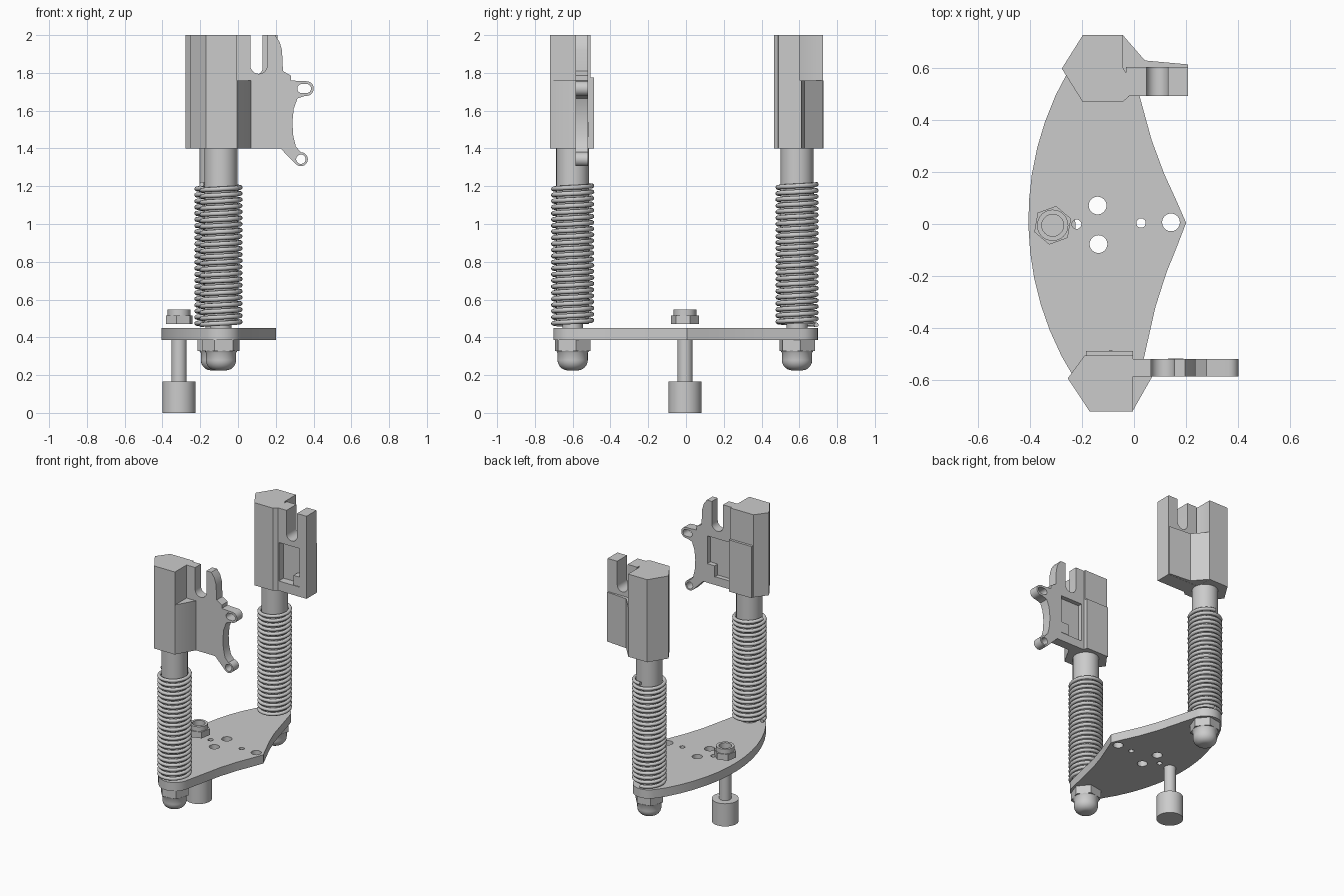
import bpy, bmesh
from math import sin, cos, pi, radians, sqrt
from mathutils import Matrix

if "Cube" in bpy.data.objects:
    bpy.data.objects.remove(bpy.data.objects["Cube"])


def arc(cx, cy, r, a0, a1, n=12):
    return [(cx + r * cos(radians(a0 + (a1 - a0) * i / n)),
             cy + r * sin(radians(a0 + (a1 - a0) * i / n))) for i in range(n + 1)]


def circle(cx, cy, r, n=32, start=0):
    return arc(cx, cy, r, start, start + 360, n)[:-1]


def rect(x0, y0, x1, y1):
    return [(x0, y0), (x1, y0), (x1, y1), (x0, y1)]


def smooth(ob, angle=35):
    bpy.ops.object.select_all(action='DESELECT')
    ob.select_set(True)
    bpy.context.view_layer.objects.active = ob
    bpy.ops.object.shade_smooth_by_angle(angle=radians(angle))
    return ob


def from_curve(name, cu):
    """Turn a curve into a clean mesh object."""
    tmp = bpy.data.objects.new(name + "_curve", cu)
    bpy.context.collection.objects.link(tmp)
    bpy.context.view_layer.update()
    me = bpy.data.meshes.new_from_object(tmp.evaluated_get(bpy.context.evaluated_depsgraph_get()))
    bpy.data.objects.remove(tmp)
    bm = bmesh.new()
    bm.from_mesh(me)
    bmesh.ops.remove_doubles(bm, verts=bm.verts, dist=1e-5)
    bmesh.ops.recalc_face_normals(bm, faces=bm.faces)
    bm.to_mesh(me)
    bm.free()
    ob = bpy.data.objects.new(name, me)
    bpy.context.collection.objects.link(ob)
    return ob


def prism(name, loops, lo, hi, upright=False):
    """Extrude outline + hole loops: XY outline along z, or XZ outline along y."""
    cu = bpy.data.curves.new(name, 'CURVE')
    cu.dimensions, cu.fill_mode, cu.extrude = '2D', 'BOTH', (hi - lo) / 2
    for loop in loops:
        sp = cu.splines.new('POLY')
        sp.points.add(len(loop) - 1)
        for p, (x, y) in zip(sp.points, loop):
            p.co = (x, y, 0, 1)
        sp.use_cyclic_u = True
    ob = from_curve(name, cu)
    mid = (lo + hi) / 2
    if upright:
        ob.data.transform(Matrix.Translation((0, mid, 0)) @ Matrix.Rotation(pi / 2, 4, 'X'))
    else:
        ob.data.transform(Matrix.Translation((0, 0, mid)))
    return smooth(ob)


def lathe(name, cx, cy, profile, n=32):
    """Revolve an (r, z) profile about a vertical axis, with flat ends."""
    bm = bmesh.new()
    rings = [[bm.verts.new((cx + r * cos(2 * pi * i / n), cy + r * sin(2 * pi * i / n), z))
              for i in range(n)] for r, z in profile]
    for a, b in zip(rings, rings[1:]):
        for i in range(n):
            j = (i + 1) % n
            bm.faces.new((a[i], a[j], b[j], b[i]))
    bm.faces.new(rings[0][::-1])
    bm.faces.new(rings[-1])
    bmesh.ops.recalc_face_normals(bm, faces=bm.faces)
    me = bpy.data.meshes.new(name)
    bm.to_mesh(me)
    bm.free()
    ob = bpy.data.objects.new(name, me)
    bpy.context.collection.objects.link(ob)
    return smooth(ob)


def spring(name, cx, cy, r, wire, z0, z1, turns, start):
    cu = bpy.data.curves.new(name, 'CURVE')
    cu.dimensions, cu.bevel_depth, cu.bevel_resolution = '3D', wire, 2
    cu.use_fill_caps = True
    n = turns * 32
    sp = cu.splines.new('POLY')
    sp.points.add(n)
    for i, p in enumerate(sp.points):
        a = start + 2 * pi * turns * i / n
        p.co = (cx + r * cos(a), cy + r * sin(a), z0 + (z1 - z0) * i / n, 1)
    return smooth(from_curve(name, cu), 50)


# Base plate: curved back edge, rounded ends, pointed front, five holes
half = [(0.165, 0.085), (0.12, 0.19), (0.075, 0.32), (0.04, 0.46)]
half += arc(-0.1035, 0.594, 0.107, 10, 140)
half += [(0.735 - sqrt(1.14 ** 2 - y * y), y) for y in (0.6, 0.5, 0.4, 0.3, 0.2, 0.1)]
outline = [(0.2, 0)] + half + [(-0.405, 0)] + [(x, -y) for x, y in reversed(half)]
holes = [circle(x, y, r) for x, y, r in ((-0.138, 0.074, 0.034), (-0.138, -0.074, 0.034),
         (0.027, 0.003, 0.018), (0.142, 0.003, 0.034), (-0.22, 0.004, 0.018))]
plate = prism("base_plate", [outline] + holes, 0.387, 0.45)
plate.data.transform(Matrix.Rotation(radians(1.3), 4, 'Z'))

# Levelling foot with stem, and its flanged hex nut
lathe("levelling_foot", -0.312, -0.005,
      [(0.088, 0), (0.088, 0.165), (0.04, 0.165), (0.04, 0.39)])
bore = circle(-0.312, -0.005, 0.042)
prism("foot_nut", [circle(-0.312, -0.005, 0.075, 6, 20), bore], 0.47, 0.515)
prism("foot_nut_collar", [circle(-0.312, -0.005, 0.06), bore], 0.515, 0.548)

# Two posts, each with spring and acorn nut
for side, cx, cy, a in (("front", -0.09, -0.6, pi), ("back", -0.117, 0.588, pi / 2)):
    lathe(side + "_post", cx, cy, [(0.055, 0.38), (0.055, 0.47), (0.087, 0.47), (0.087, 1.41)])
    spring(side + "_spring", cx, cy, 0.102, 0.0125, 0.466, 1.21, 23, a)
    prism(side + "_hex_nut", [circle(cx, cy, 0.1, 6, 10)], 0.328, 0.387)
    dome = [(0.08 - 0.055 + t[0], t[1]) for t in arc(0, 0.28, 0.055, -90, 0, 8)]
    lathe(side + "_acorn_dome", cx, cy, dome + [(0.08, 0.318), (0.088, 0.33)])

# Back head: main block, lower wedge, slotted slab with pocket and peg
prism("back_head_block", [[(-0.277, 0.596), (-0.196, 0.467), (-0.045, 0.467), (-0.02, 0.488),
      (-0.02, 0.56), (-0.042, 0.6), (-0.042, 0.725), (-0.196, 0.725)]], 1.4, 2.0)
prism("back_head_wedge", [[(-0.045, 0.727), (-0.045, 0.545), (0.207, 0.545),
      (0.207, 0.612), (0.042, 0.627)]], 1.401, 1.76)
slab = ([(-0.03, 1.4), (0.208, 1.4), (0.208, 2.0), (0.131, 2.0)]
        + arc(0.089, 1.83, 0.042, 0, -180) + [(0.047, 2.0), (-0.03, 2.0)])
prism("back_head_slab", [slab], 0.545, 0.603, True)
prism("back_head_frame", [slab, rect(-0.015, 1.47, 0.15, 1.75)], 0.49, 0.545, True)
prism("back_head_peg", [rect(0.1, 1.47, 0.15, 1.54)], 0.495, 0.55, True)

# Front head: main block, inner ledge, lower wedge
prism("front_head_block", [[(-0.254, -0.592), (-0.17, -0.719), (-0.004, -0.719),
      (-0.004, -0.505), (-0.19, -0.505)]], 1.4, 2.0)
prism("front_head_ledge", [rect(-0.185, -0.51, -0.004, -0.487)], 1.4, 1.775)
prism("front_head_wedge", [[(-0.006, -0.719), (0.07, -0.585), (0.07, -0.56),
      (-0.006, -0.56)]], 1.4, 1.76)

# Front wing: slotted prong, concave edge, two lugs with holes
prong = ([(0.238, 1.81), (0.233, 1.92), (0.22, 1.965), (0.195, 2.0), (0.155, 2.0)]
         + arc(0.11, 1.84, 0.045, 0, -180) + [(0.065, 2.0), (-0.02, 2.0)])
wing = ([(-0.02, 1.4), (0.225, 1.4)] + arc(0.333, 1.343, 0.037, 225, 450)
        + [(0.306, 1.41), (0.292, 1.47), (0.288, 1.54), (0.295, 1.61), (0.315, 1.665)]
        + arc(0.362, 1.717, 0.039, -100, 90) + [(0.325, 1.757), (0.28, 1.76), (0.28, 1.785)]
        + prong)
lug_holes = [circle(0.333, 1.343, 0.025, 24),
             arc(0.363, 1.717, 0.024, -90, 90) + arc(0.338, 1.717, 0.024, 90, 270)]
prism("front_wing", [wing] + lug_holes, -0.585, -0.55, True)
prism("front_wing_frame", [wing] + lug_holes + [rect(0.015, 1.46, 0.19, 1.74)],
      -0.55, -0.518, True)
prism("front_wing_peg", [rect(0.13, 1.46, 0.19, 1.54)], -0.555, -0.515, True)
